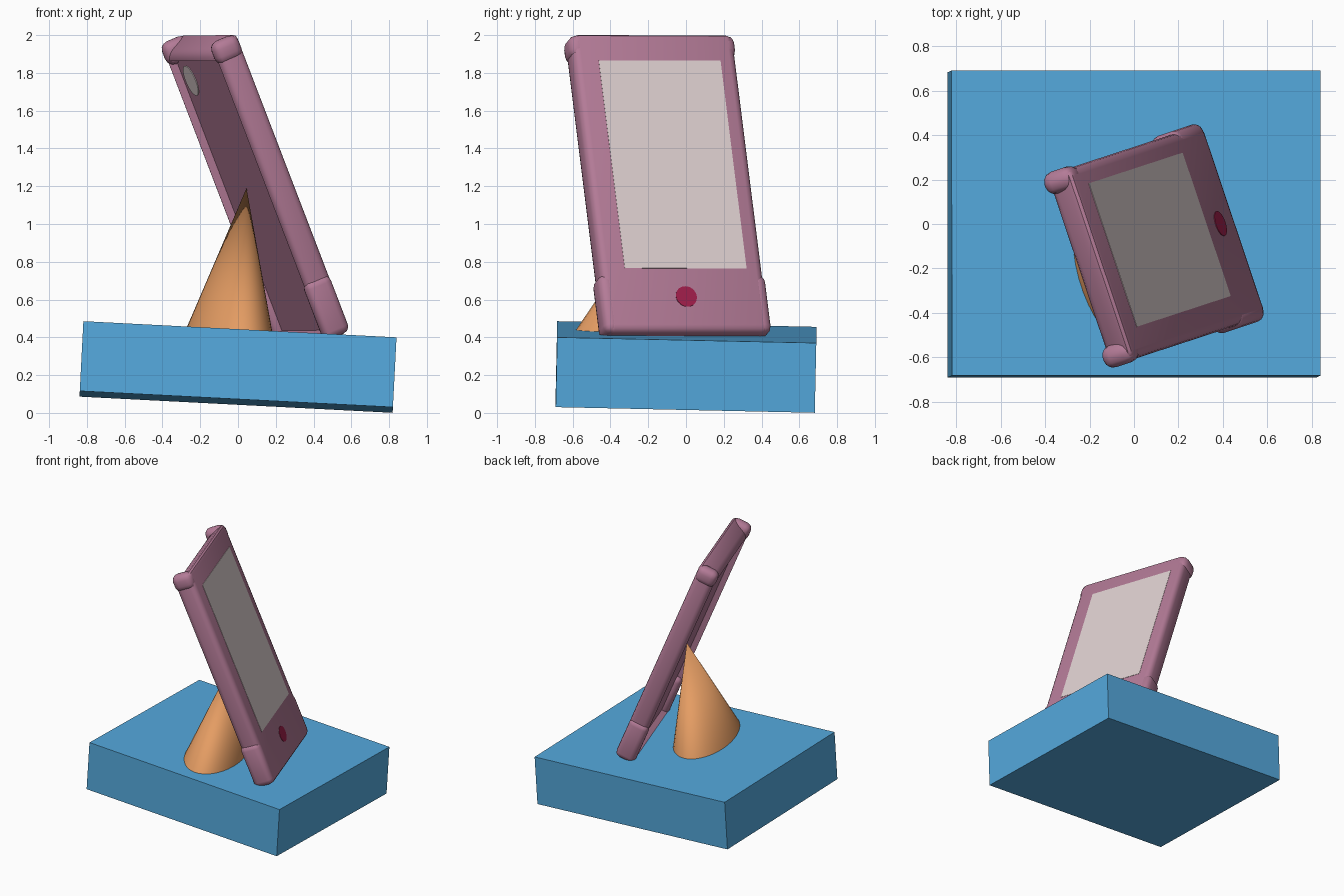
import bpy, bmesh, math
from mathutils import Matrix, Vector

if "Cube" in bpy.data.objects:
    bpy.data.objects.remove(bpy.data.objects["Cube"])


def material(name, rgb):
    m = bpy.data.materials.new(name)
    m.diffuse_color = (*rgb, 1)
    m.use_nodes = True
    m.node_tree.nodes["Principled BSDF"].inputs["Base Color"].default_value = m.diffuse_color
    return m


BLUE = material("blue", (0.09, 0.40, 0.73))
ORANGE = material("orange", (0.78, 0.335, 0.125))
PINK = material("dusty pink", (0.455, 0.198, 0.31))
GREY = material("pale grey", (0.73, 0.63, 0.63))
RED = material("crimson", (0.35, 0.013, 0.07))


def finish(name, bm, mat, matrix, smooth=True):
    bmesh.ops.recalc_face_normals(bm, faces=bm.faces[:])
    me = bpy.data.meshes.new(name)
    bm.to_mesh(me)
    bm.free()
    me.materials.append(mat)
    ob = bpy.data.objects.new(name, me)
    bpy.context.collection.objects.link(ob)
    ob.matrix_world = matrix
    if smooth:
        bpy.ops.object.select_all(action='DESELECT')
        ob.select_set(True)
        bpy.context.view_layer.objects.active = ob
        bpy.ops.object.shade_smooth_by_angle(angle=math.radians(35))
    return ob


def box(lo, hi, bevel=0.0, tweak=None):
    """Box between two corners, optionally reshaped and rounded."""
    bm = bmesh.new()
    bmesh.ops.create_cube(bm, size=1)
    for v in bm.verts:
        v.co = Vector([lo[i] if v.co[i] < 0 else hi[i] for i in range(3)])
        if tweak:
            tweak(v)
    if bevel:
        bmesh.ops.bevel(bm, geom=bm.edges[:], offset=bevel, segments=3,
                        profile=0.5, affect='EDGES', clamp_overlap=True)
    return bm


def disc(r, x, y, z, t):
    bm = bmesh.new()
    bmesh.ops.create_cone(bm, cap_ends=True, segments=32, radius1=r, radius2=r,
                          depth=t, matrix=Matrix.Translation((x, y, z)))
    return bm


# base slab, slightly tilted
slab_m = (Matrix.Translation((0, 0, 0.243))
          @ Matrix.Rotation(math.radians(2.95), 4, 'Y')
          @ Matrix.Rotation(math.radians(-1.25), 4, 'X'))
finish("base_slab", box((-0.83, -0.686, -0.185), (0.83, 0.686, 0.185)),
       BLUE, slab_m, smooth=False)

# leaning oval cone that props up the handset
apex = Vector((0.045, -0.075, 1.19))
centre = Vector((-0.047, -0.19))
bm = bmesh.new()
bmesh.ops.create_cone(bm, cap_ends=True, segments=40, radius1=1, radius2=0, depth=2)
bmesh.ops.remove_doubles(bm, verts=bm.verts[:], dist=1e-4)
turn = Matrix.Rotation(math.radians(15.5), 2)
for v in bm.verts:
    if v.co.z > 0:
        v.co = apex
    else:
        p = centre + turn @ Vector((v.co.x * 0.21, v.co.y * 0.405))
        v.co = (p.x, p.y, 0.425 - 0.0515 * p.x - 0.022 * p.y)
finish("support_cone", bm, ORANGE, Matrix.Identity(4))

# handset frame: x across, y up its length, z out of the screen
w = Vector((-0.318, 0.948, -0.003)).normalized()
n = w.cross(Vector((-0.357, -0.112, 0.928))).normalized()
l = n.cross(w)
M = Matrix.Translation((0.1145, -0.071, 1.315)) @ Matrix((w, l, n)).transposed().to_4x4()
MID = -0.02


# case body, its top sloping back behind the front edge
def slope_top(v):
    if v.co.y > 0 and v.co.z < -0.1:
        v.co.y = 0.69


bm = box((MID - 0.453, -0.953, -0.147), (MID + 0.453, 0.757, 0), 0.04, slope_top)
# sunken back panel inside the case rim
bm.normal_update()
back = max((f for f in bm.faces if f.normal.z < -0.95), key=lambda f: f.calc_area())
bmesh.ops.inset_region(bm, faces=[back], thickness=0.012, depth=-0.042)
finish("handset_case", bm, PINK, M)

# corner bumpers, mirrored left and right
for side, tag in ((-1, "left"), (1, "right")):
    xs = sorted((MID + side * 0.36, MID + side * 0.463))
    finish("top_bumper_" + tag, box((xs[0], 0.62, -0.156), (xs[1], 0.75, -0.001), 0.045),
           PINK, M)
    xs = sorted((MID + side * 0.37, MID + side * 0.467))
    finish("bottom_bumper_" + tag, box((xs[0], -0.95, -0.152), (xs[1], -0.62, -0.001), 0.04),
           PINK, M)

# screen, button and rear lens as thin plates
finish("screen", box((-0.34, -0.593, -0.003), (0.34, 0.593, 0.002)), GREY, M, smooth=False)
finish("home_button", disc(0.058, -0.016, -0.754, 0.0, 0.006), RED, M)
finish("rear_lens", disc(0.085, 0.265, 0.522, -0.105, 0.008), GREY, M)
